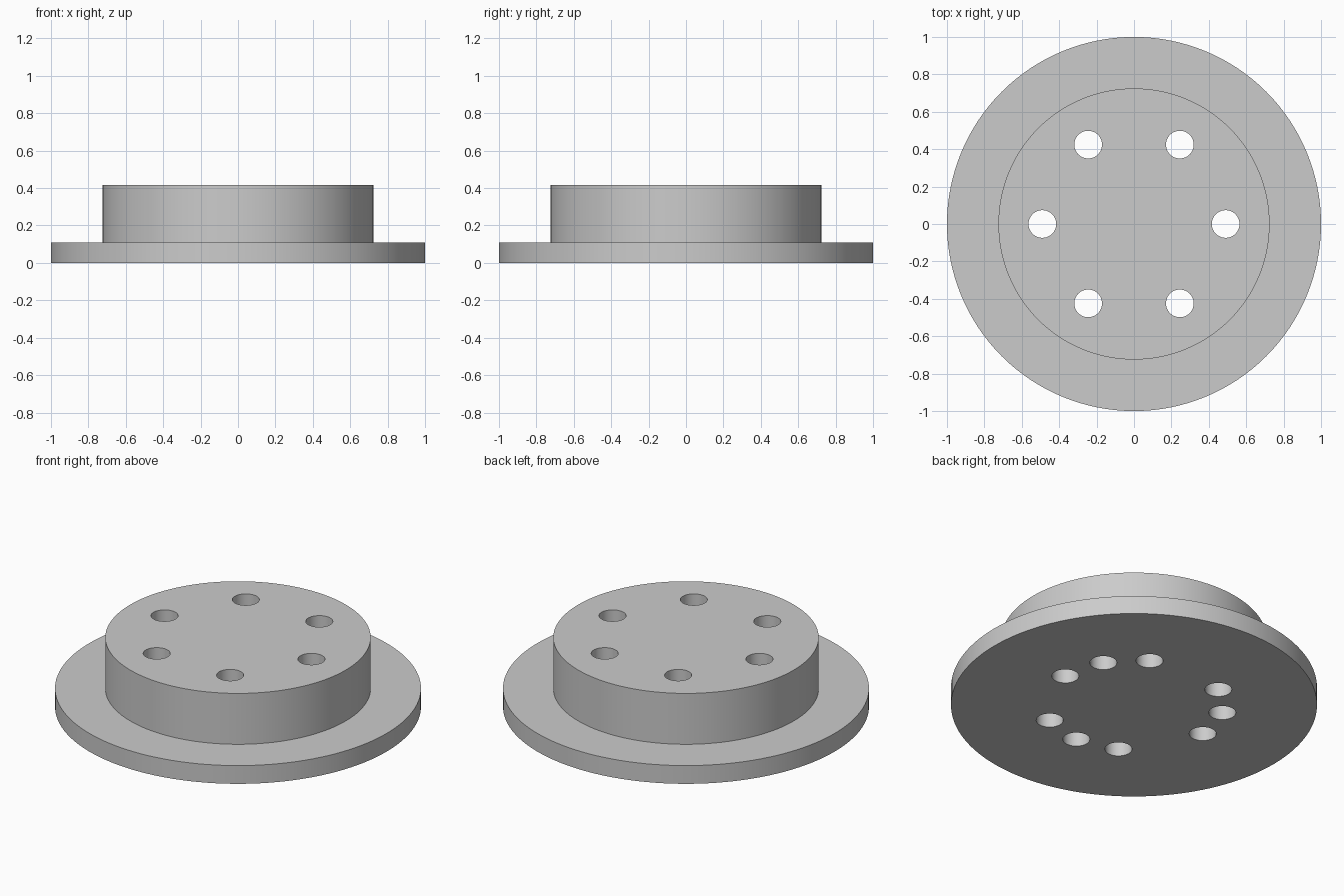
import bpy
import bmesh
from math import cos, sin, radians, tau

FLANGE_R, HUB_R = 1.0, 0.725
FLANGE_H, TOTAL_H = 0.11, 0.417
BOLT_CIRCLE, HOLE_R = 0.49, 0.074
BLIND_DEPTH = 0.22

cube = bpy.data.objects.get("Cube")
if cube:
    bpy.data.objects.remove(cube, do_unlink=True)

grey = bpy.data.materials.new("plain grey")
grey.use_nodes = True
colour = (0.6, 0.6, 0.6, 1)
grey.diffuse_color = colour
grey.node_tree.nodes["Principled BSDF"].inputs["Base Color"].default_value = colour


def mesh_object(name, bm):
    mesh = bpy.data.meshes.new(name)
    bmesh.ops.recalc_face_normals(bm, faces=bm.faces)
    bm.to_mesh(mesh)
    bm.free()
    mesh.materials.append(grey)
    obj = bpy.data.objects.new(name, mesh)
    bpy.context.collection.objects.link(obj)
    return obj


def stepped_disc(name, rings, segments=128):
    """Solid turned body from a list of (radius, height) rings."""
    bm = bmesh.new()
    loops = []
    for r, z in rings:
        loops.append([bm.verts.new((r * cos(tau * i / segments), r * sin(tau * i / segments), z))
                      for i in range(segments)])
    for low, high in zip(loops, loops[1:]):
        for i in range(segments):
            j = (i + 1) % segments
            bm.faces.new((low[i], low[j], high[j], high[i]))
    bm.faces.new(loops[0])
    bm.faces.new(loops[-1])
    return mesh_object(name, bm)


def hole_cutters(name, angles, bottom, top):
    """Ring of cylinders on the bolt circle."""
    bm = bmesh.new()
    for angle in angles:
        made = bmesh.ops.create_cone(bm, cap_ends=True, segments=48, radius1=HOLE_R,
                                     radius2=HOLE_R, depth=top - bottom)
        a = radians(angle)
        bmesh.ops.translate(bm, verts=made["verts"],
                            vec=(BOLT_CIRCLE * cos(a), BOLT_CIRCLE * sin(a), (top + bottom) / 2))
    cutter = mesh_object(name, bm)
    cutter.hide_render = True
    return cutter


# Flange and raised hub in one turned solid
body = stepped_disc("flanged_hub", [(FLANGE_R, 0), (FLANGE_R, FLANGE_H),
                                    (HUB_R, FLANGE_H), (HUB_R, TOTAL_H)])

# Six through holes, and three blind holes in the underside between them
cutters = [hole_cutters("through_hole_cutter", range(0, 360, 60), -0.1, TOTAL_H + 0.1),
           hole_cutters("blind_hole_cutter", (30, 150, 270), -0.1, BLIND_DEPTH)]

bpy.ops.object.select_all(action="DESELECT")
bpy.context.view_layer.objects.active = body
body.select_set(True)
for cutter in cutters:
    cut = body.modifiers.new(cutter.name, "BOOLEAN")
    cut.operation = "DIFFERENCE"
    cut.solver = "EXACT"
    cut.object = cutter
    bpy.ops.object.modifier_apply(modifier=cut.name)
    bpy.data.objects.remove(cutter, do_unlink=True)

bpy.ops.object.shade_smooth_by_angle(angle=radians(30))
